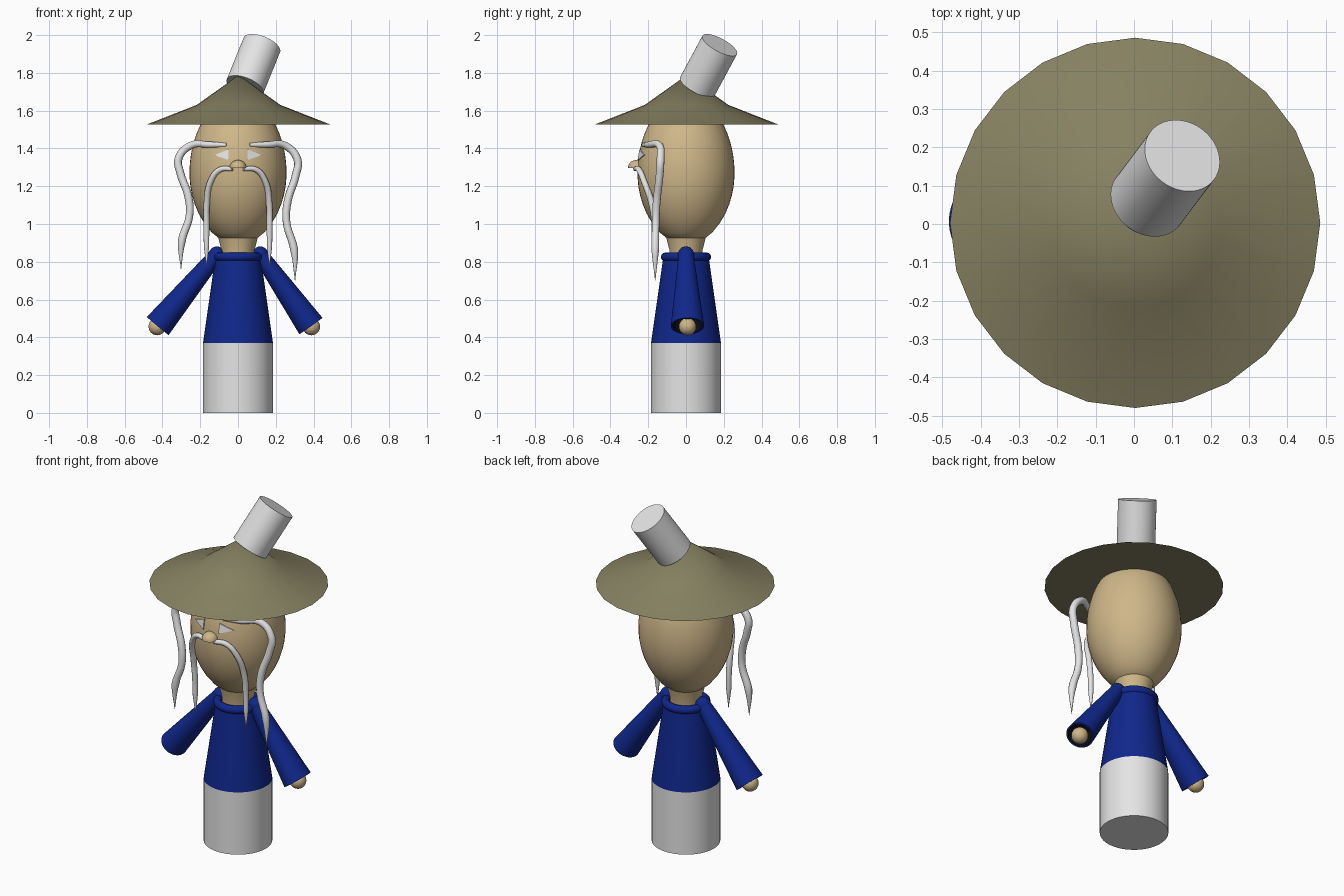
import bpy, math
from mathutils import Vector

if "Cube" in bpy.data.objects:
    bpy.data.objects.remove(bpy.data.objects["Cube"])


def material(name, rgb):
    m = bpy.data.materials.new(name)
    m.diffuse_color = (*rgb, 1)
    m.use_nodes = True
    m.node_tree.nodes["Principled BSDF"].inputs["Base Color"].default_value = m.diffuse_color
    return m


WHITE = material("pale_grey", (0.78, 0.78, 0.78))
SKIN = material("tan_skin", (0.62, 0.47, 0.25))
BLUE = material("deep_blue", (0.005, 0.02, 0.26))
STRAW = material("olive_straw", (0.24, 0.22, 0.12))
DARK = material("dark_lining", (0.004, 0.004, 0.006))


def mesh_object(name, verts, faces, mat, angle=35):
    me = bpy.data.meshes.new(name)
    me.from_pydata(verts, [], faces)
    me.materials.append(mat)
    ob = bpy.data.objects.new(name, me)
    bpy.context.collection.objects.link(ob)
    bpy.ops.object.select_all(action='DESELECT')
    ob.select_set(True)
    bpy.context.view_layer.objects.active = ob
    bpy.ops.object.shade_smooth_by_angle(angle=math.radians(angle))
    return ob


def lathe(name, profile, mat, n=48, angle=35):
    """Spin (radius, z) points, listed bottom to top, around z and cap open ends."""
    verts, faces, rings = [], [], []
    for r, z in profile:
        if r < 1e-5:
            verts.append((0, 0, z))
            rings.append([len(verts) - 1] * n)
        else:
            s = len(verts)
            verts += [(r * math.cos(2 * math.pi * i / n), r * math.sin(2 * math.pi * i / n), z) for i in range(n)]
            rings.append(list(range(s, s + n)))
    for a, b in zip(rings, rings[1:]):
        for i in range(n):
            j = (i + 1) % n
            faces.append(list(dict.fromkeys((a[i], a[j], b[j], b[i]))))
    if profile[0][0] > 1e-5:
        faces.append(rings[0][::-1])
    if profile[-1][0] > 1e-5:
        faces.append(rings[-1])
    return mesh_object(name, verts, faces, mat, angle)


def aim(ob, start, end):
    start, end = Vector(start), Vector(end)
    ob.location = start
    ob.rotation_mode = 'QUATERNION'
    ob.rotation_quaternion = (end - start).to_track_quat('Z', 'Y')


def ball(name, r, loc, mat):
    k = 12
    ob = lathe(name, [(r * math.sin(math.pi * i / k), -r * math.cos(math.pi * i / k)) for i in range(k + 1)], mat, 24, 60)
    ob.location = loc
    return ob


def strand(name, pts, mat):
    """Tapered smooth tube through (x, y, z, radius) points."""
    cu = bpy.data.curves.new(name, 'CURVE')
    cu.dimensions = '3D'
    cu.bevel_depth = 1.0
    cu.bevel_resolution = 3
    cu.resolution_u = 6
    cu.use_fill_caps = True
    sp = cu.splines.new('BEZIER')
    sp.bezier_points.add(len(pts) - 1)
    for bp, (x, y, z, r) in zip(sp.bezier_points, pts):
        bp.co = (x, y, z)
        bp.radius = r
        bp.handle_left_type = bp.handle_right_type = 'AUTO'
    cu.materials.append(mat)
    ob = bpy.data.objects.new(name, cu)
    bpy.context.collection.objects.link(ob)
    bpy.ops.object.select_all(action='DESELECT')
    ob.select_set(True)
    bpy.context.view_layer.objects.active = ob
    bpy.ops.object.convert(target='MESH')
    bpy.ops.object.shade_smooth_by_angle(angle=math.radians(50))


# Body: pale base, robe, collar and neck
lathe("base", [(0.185, 0), (0.185, 0.37)], WHITE)
lathe("robe", [(0.185, 0.37), (0.12, 0.825)], BLUE)
lathe("collar", [(0.11 + 0.023 * math.cos(a), 0.826 + 0.023 * math.sin(a))
                 for a in (2 * math.pi * (i / 12 - 0.5) for i in range(13))], BLUE, 48, 60)
lathe("neck", [(0.085, 0.80), (0.087, 0.86), (0.105, 0.93)], SKIN)


# Egg-shaped head
def head_radius(z):
    t = (z - 1.27) / (0.40 if z > 1.27 else 0.39)
    return 0.257 * max(0.0, 1 - t * t) ** (0.5 if z > 1.27 else 0.58)


levels = [0.905 + (1.67 - 0.905) * math.sin(i / 24 * math.pi / 2) for i in range(25)]
lathe("head", [(head_radius(z), z) for z in levels], SKIN, 48, 80)

# Wide hat with flat underside, 24 sides
hat = lathe("hat", [(0.483, 1.528), (0.222, 1.63), (0, 1.788)], STRAW, 24, 40)
hat.location = (0.003, 0.003, 0)

# Tilted cylinder on the hat
top = lathe("hat_cylinder", [(0.104, 0), (0.104, 0.265)], WHITE)
aim(top, (0.037, 0.06, 1.728), (0.125, 0.177, 1.945))

# Half-dome nose with flat bottom
nose = lathe("nose", [(0.045 * math.cos(a), 0.042 * math.sin(a))
                      for a in (math.pi / 2 * i / 8 for i in range(9))], SKIN, 24, 40)
nose.location = (0, -0.262, 1.297)

for side, s in (("left", -1), ("right", 1)):
    # Triangular eye plates following the head surface
    tri = [(0.05, 1.395), (0.05, 1.338), (0.125, 1.365)]
    verts = [(s * x, -math.sqrt(head_radius(z) ** 2 - x * x) - d, z) for d in (0.008, 0.0) for x, z in tri]
    faces = [(0, 1, 2), (5, 4, 3), (0, 3, 4, 1), (1, 4, 5, 2), (2, 5, 3, 0)]
    if s < 0:
        faces = [f[::-1] for f in faces]
    mesh_object(side + "_eye", verts, faces, WHITE, 20)

    # Moustache strand
    strand(side + "_moustache", [
        (s * 0.03, -0.268, 1.292, 0.013), (s * 0.095, -0.25, 1.288, 0.015), (s * 0.145, -0.222, 1.225, 0.016),
        (s * 0.166, -0.18, 1.10, 0.017), (s * 0.167, -0.165, 0.98, 0.016),
        (s * 0.167, -0.163, 0.88, 0.014), (s * 0.166, -0.162, 0.77, 0.001)], WHITE)

    # Long eyebrow, the left one a little shorter
    k = 0.915 if s < 0 else 1.0
    brow = [(0.06, -0.225, 1.418, 0.011), (0.15, -0.195, 1.42, 0.017), (0.25, -0.14, 1.415, 0.02),
            (0.315, -0.135, 1.34, 0.021), (0.305, -0.14, 1.255, 0.021), (0.263, -0.155, 1.12, 0.021),
            (0.257, -0.16, 1.01, 0.02), (0.297, -0.163, 0.865, 0.021), (0.302, -0.163, 0.70, 0.001)]
    strand(side + "_eyebrow", [(s * x, y, 1.42 - (1.42 - z) * k, r) for x, y, z, r in brow], WHITE)

    # Flared open sleeve with dark inside, round shoulder and hand
    shoulder = Vector((-0.112 if s < 0 else 0.118, 0, 0.838))
    cuff = Vector((-0.425 if s < 0 else 0.386, 0.008, 0.46))
    length = (cuff - shoulder).length
    ball(side + "_shoulder", 0.043, shoulder, BLUE)
    sleeve = lathe(side + "_sleeve", [(0.04, 0), (0.075, length), (0.066, length), (0.054, length - 0.13)], BLUE)
    sleeve.data.materials.append(DARK)
    for p in sleeve.data.polygons:
        radius = math.hypot(p.center.x, p.center.y)
        inside = p.normal.x * p.center.x + p.normal.y * p.center.y < -1e-4
        if inside or (radius < 0.01 and p.center.z > 0.1):
            p.material_index = 1
    # widen the cuff front to back
    for v in sleeve.data.vertices:
        v.co.y *= 1 + 0.18 * v.co.z / length
    axis = (cuff - shoulder).normalized()
    across = Vector((0, 1, 0))
    across = (across - axis * across.dot(axis)).normalized()
    from_x = across.cross(axis)
    rot = sleeve.matrix_world.to_3x3()
    for c, col in enumerate((from_x, across, axis)):
        for r in range(3):
            rot[r][c] = col[r]
    sleeve.location = shoulder
    sleeve.rotation_mode = 'QUATERNION'
    sleeve.rotation_quaternion = rot.to_quaternion()
    ball(side + "_hand", 0.046, cuff + axis * 0.004, SKIN)
